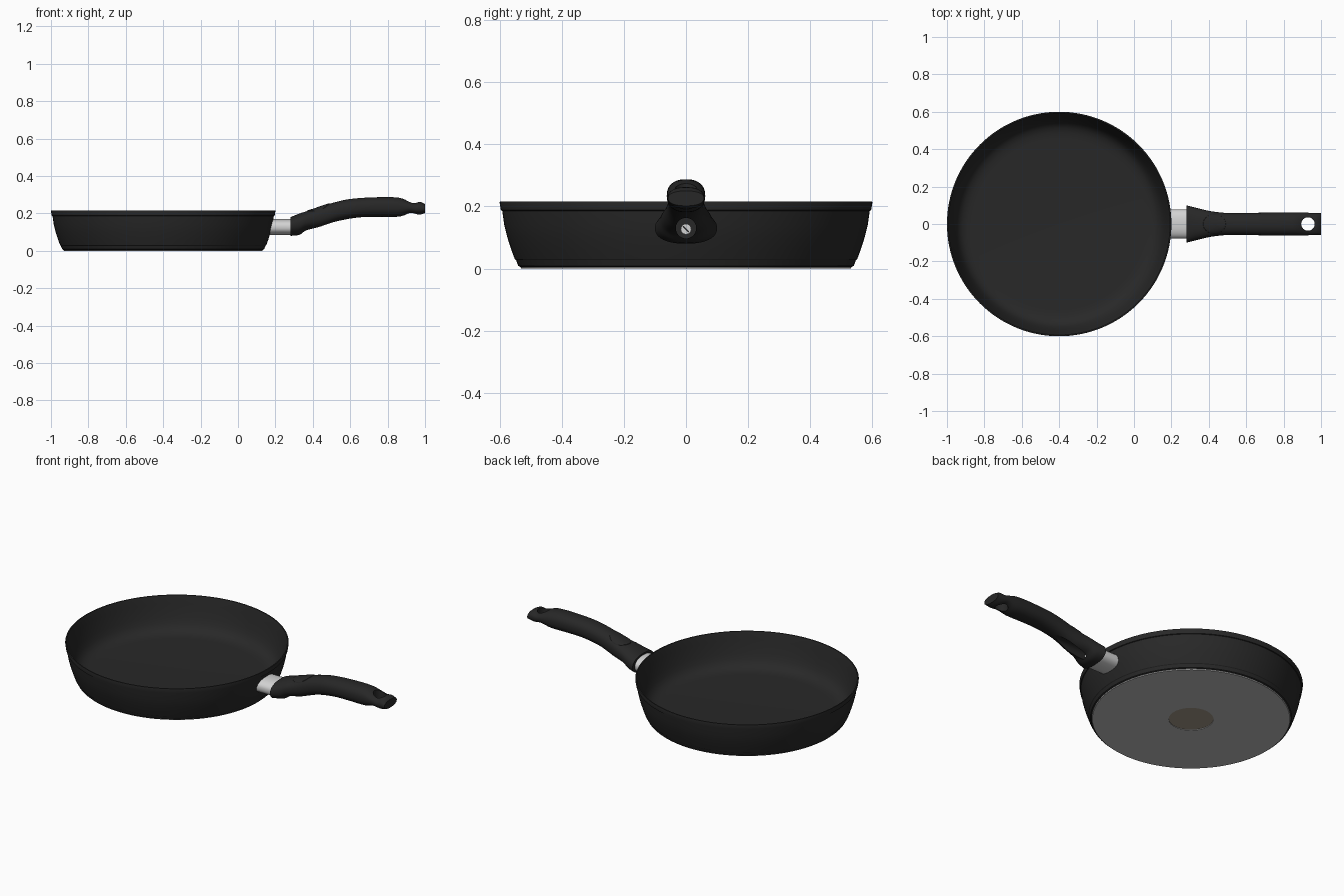
import bpy, bmesh, math
from mathutils import Matrix, Vector

if "Cube" in bpy.data.objects:
    bpy.data.objects.remove(bpy.data.objects["Cube"])

CX = -0.4  # pan axis


def material(name, c):
    m = bpy.data.materials.new(name)
    m.diffuse_color = (*c, 1)
    m.use_nodes = True
    m.node_tree.nodes["Principled BSDF"].inputs["Base Color"].default_value = m.diffuse_color
    return m


COATING = material("black_coating", (0.021, 0.021, 0.021))
GRIP = material("black_plastic", (0.02, 0.02, 0.02))
STEEL = material("steel", (0.65, 0.65, 0.65))
BASE = material("base_grey", (0.49, 0.49, 0.49))
BRONZE = material("bronze_grey", (0.37, 0.32, 0.25))


def make(name, bm, mat):
    bmesh.ops.remove_doubles(bm, verts=bm.verts, dist=1e-5)
    bmesh.ops.recalc_face_normals(bm, faces=bm.faces)
    me = bpy.data.meshes.new(name)
    bm.to_mesh(me)
    bm.free()
    ob = bpy.data.objects.new(name, me)
    bpy.context.collection.objects.link(ob)
    if mat:
        me.materials.append(mat)
    return ob


def smooth(ob, angle=30):
    bpy.ops.object.select_all(action='DESELECT')
    ob.select_set(True)
    bpy.context.view_layer.objects.active = ob
    bpy.ops.object.shade_smooth_by_angle(angle=math.radians(angle))


def loft(name, rings, mat, closed=False):
    """Skin over rings; closed joins last ring to first, otherwise ends are capped."""
    bm = bmesh.new()
    vs = [[bm.verts.new(p) for p in r] for r in rings]
    n = len(vs[0])
    for a, b in zip(vs, vs[1:] + vs[:1] if closed else vs[1:]):
        for i in range(n):
            j = (i + 1) % n
            bm.faces.new((a[i], a[j], b[j], b[i]))
    if not closed:
        bm.faces.new(vs[0])
        bm.faces.new(vs[-1])
    return make(name, bm, mat)


def lathe(name, prof, mat, closed=False, n=128):
    rings = [[(CX + r * math.cos(2 * math.pi * i / n), r * math.sin(2 * math.pi * i / n), z)
              for i in range(n)] for r, z in prof]
    return loft(name, rings, mat, closed)


def cylinder(name, r, depth, centre, axis, mat, n=32):
    bm = bmesh.new()
    rot = Vector((0, 0, 1)).rotation_difference(Vector(axis)).to_matrix().to_4x4()
    bmesh.ops.create_cone(bm, cap_ends=True, segments=n, radius1=r, radius2=r, depth=depth,
                          matrix=Matrix.Translation(centre) @ rot)
    return make(name, bm, mat)


def curve(pts, x):
    """Smooth interpolation through (x, value) points."""
    k = len(pts)
    slope = []
    for i in range(k):
        a, b = pts[max(i - 1, 0)], pts[min(i + 1, k - 1)]
        slope.append((b[1] - a[1]) / (b[0] - a[0]))
    for i in range(k - 1):
        (x0, y0), (x1, y1) = pts[i], pts[i + 1]
        if x <= x1 or i == k - 2:
            d = x1 - x0
            t = (x - x0) / d
            return ((2 * t**3 - 3 * t**2 + 1) * y0 + (t**3 - 2 * t**2 + t) * d * slope[i]
                    + (3 * t**2 - 2 * t**3) * y1 + (t**3 - t**2) * d * slope[i + 1])


# Pan body: outer wall with two steps, rim, curved inside, floor
OUTER = [(0.533, 0.005), (0.54, 0.009), (0.547, 0.027), (0.551, 0.03), (0.562, 0.06),
         (0.575, 0.1), (0.585, 0.14), (0.5915, 0.186), (0.596, 0.188), (0.6, 0.213)]
INNER = [(0.599, 0.216), (0.593, 0.216), (0.588, 0.2), (0.581, 0.17), (0.573, 0.14), (0.561, 0.1),
         (0.549, 0.07), (0.535, 0.048), (0.515, 0.033), (0.49, 0.025), (0.46, 0.022)]
smooth(lathe("pan_body", OUTER + INNER, COATING))

# Base plate with a recessed centre disc
smooth(lathe("base_plate", [(0.12, 0.006), (0.12, 0), (0.53, 0), (0.533, 0.0055)], BASE, closed=True))
smooth(lathe("base_centre_disc", [(0.1205, 0.0035), (0.1205, 0.0055)], BRONZE))

# Handle: section follows top, bottom and half-width curves
TOP = [(0.28, 0.18), (0.33, 0.2), (0.4, 0.222), (0.49, 0.252), (0.6, 0.277), (0.76, 0.287),
       (0.86, 0.284), (0.91, 0.268), (0.945, 0.258), (0.975, 0.262), (1.0, 0.25)]
BOTTOM = [(0.28, 0.08), (0.33, 0.086), (0.36, 0.106), (0.44, 0.124), (0.54, 0.16), (0.65, 0.179),
          (0.76, 0.182), (0.86, 0.183), (0.92, 0.198), (0.97, 0.193), (1.0, 0.202)]
WIDTH = [(0.28, 0.1), (0.35, 0.082), (0.42, 0.067), (0.5, 0.059), (0.65, 0.06), (0.85, 0.062), (1.0, 0.058)]
POW = 2.3


def section(x):
    t, b = curve(TOP, x), curve(BOTTOM, x)
    return curve(WIDTH, x), (t + b) / 2, (t - b) / 2


def handle_ring(x, n=48):
    w, zc, h = section(x)
    ring = []
    for i in range(n):
        a = 2 * math.pi * i / n
        c, s = math.cos(a), math.sin(a)
        ring.append((x, w * math.copysign(abs(c) ** (2 / POW), c),
                     zc + h * math.copysign(abs(s) ** (2 / POW), s)))
    return ring


handle = loft("handle", [handle_ring(0.28 + 0.72 * i / 72) for i in range(73)], GRIP)

# Hanging hole and screw recess
cutters = [cylinder("hole_cutter", 0.036, 0.4, (0.93, 0, 0.22), (0, 0, 1), None),
           cylinder("screw_recess_cutter", 0.033, 0.28, (0.455, 0, 0.13), (1, 0, 0), None)]
bpy.context.view_layer.objects.active = handle
for c in cutters:
    c.hide_render = True
    m = handle.modifiers.new("cut", 'BOOLEAN')
    m.operation = 'DIFFERENCE'
    m.solver = 'EXACT'
    m.object = c
    bpy.ops.object.modifier_apply(modifier=m.name)
for c in cutters:
    bpy.data.objects.remove(c)
smooth(handle, 35)

# Oval thumb pad lying on the handle's upper surface
pad_rings = []
for r, lift in ((1.04, -0.004), (1.0, 0.002), (0.95, 0.003), (0.75, 0.003), (0.5, 0.003), (0.25, 0.003), (0.02, 0.003)):
    ring = []
    for i in range(48):
        a = 2 * math.pi * i / 48
        x, y = 0.43 + 0.06 * r * math.cos(a), 0.052 * r * math.sin(a)
        w, zc, h = section(x)
        ring.append((x, y, zc + h * (1 - min(abs(y / w), 1) ** POW) ** (1 / POW) + lift))
    pad_rings.append(ring)
smooth(loft("thumb_pad", pad_rings, GRIP), 25)

# Screw with slot, deep in the recess
smooth(cylinder("screw", 0.017, 0.02, (0.322, 0, 0.127), (1, 0, 0), STEEL))
bm = bmesh.new()
bmesh.ops.create_cube(bm, size=1, matrix=Matrix.Translation((0.332, 0, 0.127))
                      @ Matrix.Rotation(math.radians(-45), 4, 'X') @ Matrix.Diagonal((0.002, 0.026, 0.004, 1)))
make("screw_slot", bm, GRIP)

# Steel ferrule: starts inside the pan wall, ends inside the handle
start, end = [], []
for i in range(48):
    a = 2 * math.pi * i / 48
    c, s = math.cos(a), math.sin(a)
    y = 0.078 * math.copysign(abs(c) ** 0.85, c)
    z = 0.127 + 0.043 * math.copysign(abs(s) ** 0.85, s)
    r = 0.554 + 0.27 * (z - 0.05)  # middle of the pan wall
    start.append((CX + math.sqrt(r * r - y * y), y, z))
    end.append((0.3, y, z))
smooth(loft("ferrule", [start, end], STEEL))
